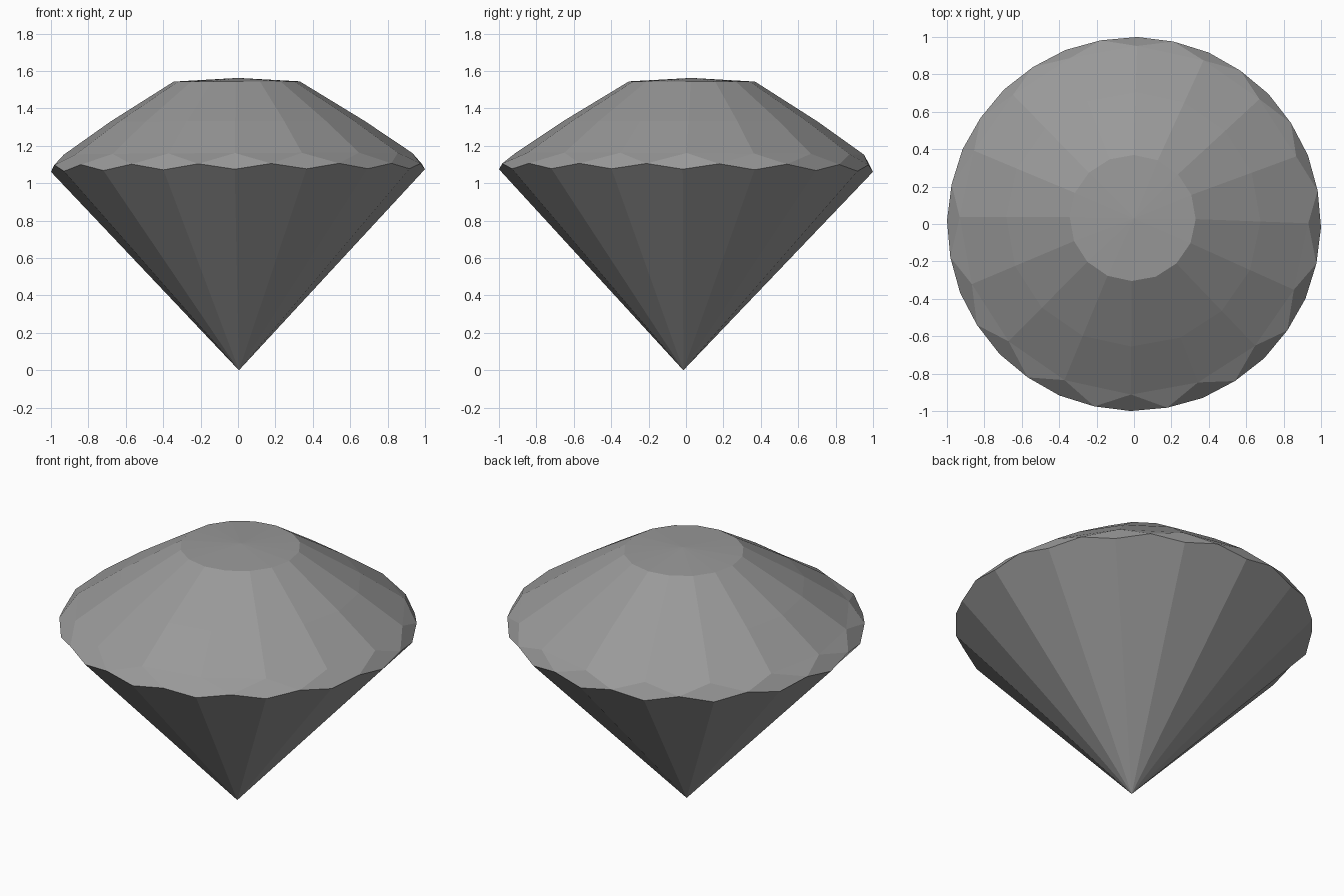
import bpy, bmesh
from math import sin, cos, radians

if "Cube" in bpy.data.objects:
    bpy.data.objects.remove(bpy.data.objects["Cube"])

N = 16
STEP = 360 / N
bm = bmesh.new()


def ring(radius, z, cx=0.0, cy=0.0, half=0.0, tilt=0.0):
    """Ring of N vertices, leaning slightly towards -x / +y."""
    out = []
    for i in range(N):
        a = radians(-91 + STEP * (i + half))
        x, y = radius * cos(a), radius * sin(a)
        out.append(bm.verts.new((x + cx, y + cy, z + tilt * (x - y))))
    return out


# girdle zigzag, crown rings and end points
low = ring(1.0, 1.068, tilt=0.007)
high = ring(0.998, 1.101, half=0.5, tilt=0.004)
crown = ring(0.932, 1.157, 0.0, 0.02, tilt=0.005)
middle = ring(0.68, 1.331, -0.003, 0.025, tilt=0.003)
table = ring(0.337, 1.544, -0.007, 0.032, tilt=0.002)
tip = bm.verts.new((0.005, -0.014, 0.0))
top = bm.verts.new((0.0, 0.03, 1.563))

for i in range(N):
    j = (i + 1) % N
    # pavilion facet
    bm.faces.new((tip, low[j], high[i], low[i]))
    # small kite above each low girdle corner
    bm.faces.new((low[i], high[i], crown[i], high[i - 1]))
    # main crown facet
    bm.faces.new((high[i], crown[j], crown[i]))
    bm.faces.new((crown[i], crown[j], middle[j], middle[i]))
    bm.faces.new((middle[i], middle[j], table[j], table[i]))
    # shallow domed table
    bm.faces.new((table[i], table[j], top))

bmesh.ops.recalc_face_normals(bm, faces=bm.faces)
mesh = bpy.data.meshes.new("cut_gem")
bm.to_mesh(mesh)
bm.free()
gem = bpy.data.objects.new("cut_gem", mesh)
bpy.context.collection.objects.link(gem)

# dark grey stone
stone = bpy.data.materials.new("dark_stone")
stone.diffuse_color = (0.32, 0.32, 0.32, 1.0)
stone.use_nodes = True
stone.node_tree.nodes["Principled BSDF"].inputs["Base Color"].default_value = stone.diffuse_color
mesh.materials.append(stone)
